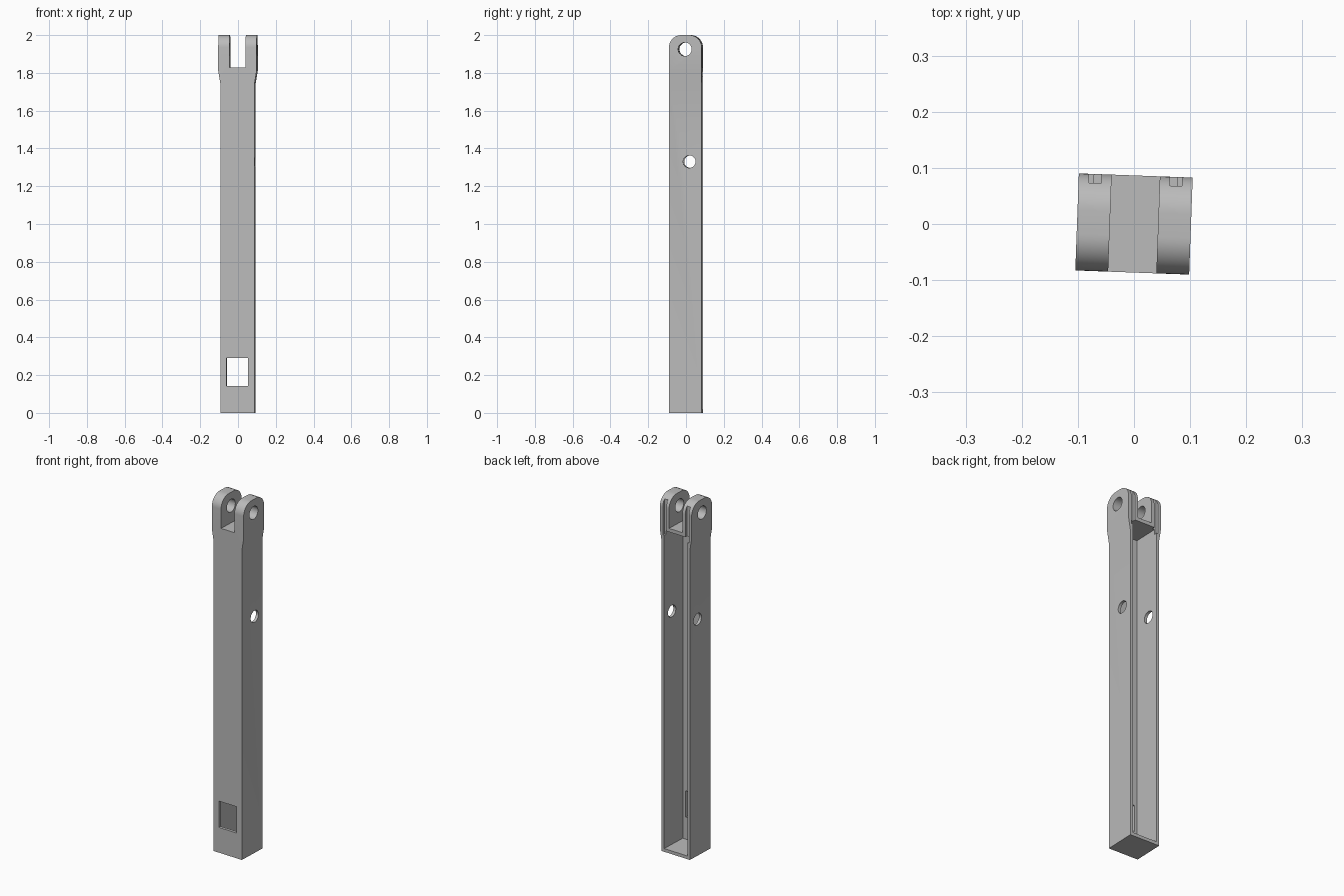
import bpy, bmesh, math
from mathutils import Matrix, Vector

if "Cube" in bpy.data.objects:
    bpy.data.objects.remove(bpy.data.objects["Cube"])

HALF_Y = 0.0865      # half depth of the bar
SHAFT, FORK, SLOT = 0.090, 0.1015, 0.043   # half widths
WALL = 0.016

grey = bpy.data.materials.new("grey")
grey.diffuse_color = (0.50, 0.50, 0.50, 1)
grey.use_nodes = True
grey.node_tree.nodes["Principled BSDF"].inputs["Base Color"].default_value = grey.diffuse_color


def prism(name, points, axis, lo, hi):
    """Extrude a closed 2D profile along axis 'X' (y,z points) or 'Y' (x,z points)."""
    def co(p, t):
        return (t, p[0], p[1]) if axis == 'X' else (p[0], t, p[1])
    bm = bmesh.new()
    face = bm.faces.new([bm.verts.new(co(p, lo)) for p in points])
    out = bmesh.ops.extrude_face_region(bm, geom=[face])
    verts = [v for v in out["geom"] if isinstance(v, bmesh.types.BMVert)]
    move = Vector((hi - lo, 0, 0)) if axis == 'X' else Vector((0, hi - lo, 0))
    bmesh.ops.translate(bm, verts=verts, vec=move)
    bmesh.ops.recalc_face_normals(bm, faces=bm.faces)
    mesh = bpy.data.meshes.new(name)
    bm.to_mesh(mesh)
    bm.free()
    ob = bpy.data.objects.new(name, mesh)
    bpy.context.collection.objects.link(ob)
    mesh.materials.append(grey)
    return ob


def box(name, x0, x1, y0, y1, z0, z1):
    return prism(name, [(x0, z0), (x1, z0), (x1, z1), (x0, z1)], 'Y', y0, y1)


def circle(cy, cz, r, n=40):
    return [(cy + r * math.cos(2 * math.pi * i / n),
             cz + r * math.sin(2 * math.pi * i / n)) for i in range(n)]


# Bar body: straight shaft flaring into the wider fork head
right = [(SHAFT, 0), (SHAFT, 1.74), (FORK, 1.81), (FORK, 2)]
body = prism("channel_arm", right + [(-x, z) for x, z in reversed(right)],
             'Y', -HALF_Y, HALF_Y)

# Side outline with rounded top corners
R = 0.065
outline = [(-HALF_Y, -0.1), (HALF_Y, -0.1)]
for cy, start in ((HALF_Y - R, 0), (R - HALF_Y, 90)):
    for i in range(13):
        a = math.radians(start + i * 7.5)
        outline.append((cy + R * math.cos(a), 2 - R + R * math.sin(a)))
outline_tool = prism("outline_tool", outline, 'X', -0.2, 0.2)

cutters = [
    # hollow interior, open at the back
    box("cavity_cutter", -SHAFT + WALL, SHAFT - WALL, -HALF_Y + WALL, 0.2, 0.018, 1.808),
    # fork slot
    box("slot_cutter", -SLOT, SLOT, -0.2, 0.2, 1.828, 2.1),
    # front window
    box("window_cutter", -0.057, 0.057, -0.2, 0, 0.142, 0.29),
    # fork pin hole and side wall hole
    prism("pin_hole_cutter", circle(-0.002, 1.925, 0.036), 'X', -0.2, 0.2),
    prism("side_hole_cutter", circle(0.021, 1.33, 0.033), 'X', -0.2, 0.2),
]
# narrow grooves up the back of each fork arm
for side, s in (("left", -1), ("right", 1)):
    x0, x1 = sorted((s * 0.061, s * 0.083))
    cutters.append(box(side + "_groove_cutter", x0, x1, 0.0705, 0.2, 1.78, 2.1))


def boolean(tool, operation):
    mod = body.modifiers.new(tool.name, 'BOOLEAN')
    mod.operation = operation
    mod.solver = 'EXACT'
    mod.object = tool


boolean(outline_tool, 'INTERSECT')
for c in cutters:
    boolean(c, 'DIFFERENCE')

# Bake the cuts, then remove the helpers
bpy.context.view_layer.update()
mesh = bpy.data.meshes.new_from_object(
    body.evaluated_get(bpy.context.evaluated_depsgraph_get()))
body.modifiers.clear()
body.data = mesh
for tool in cutters + [outline_tool]:
    bpy.data.objects.remove(tool)

# The whole bar is turned slightly about its long axis
mesh.transform(Matrix.Rotation(math.radians(-2.1), 4, 'Z'))

bpy.context.view_layer.objects.active = body
body.select_set(True)
bpy.ops.object.shade_smooth_by_angle(angle=math.radians(30))
